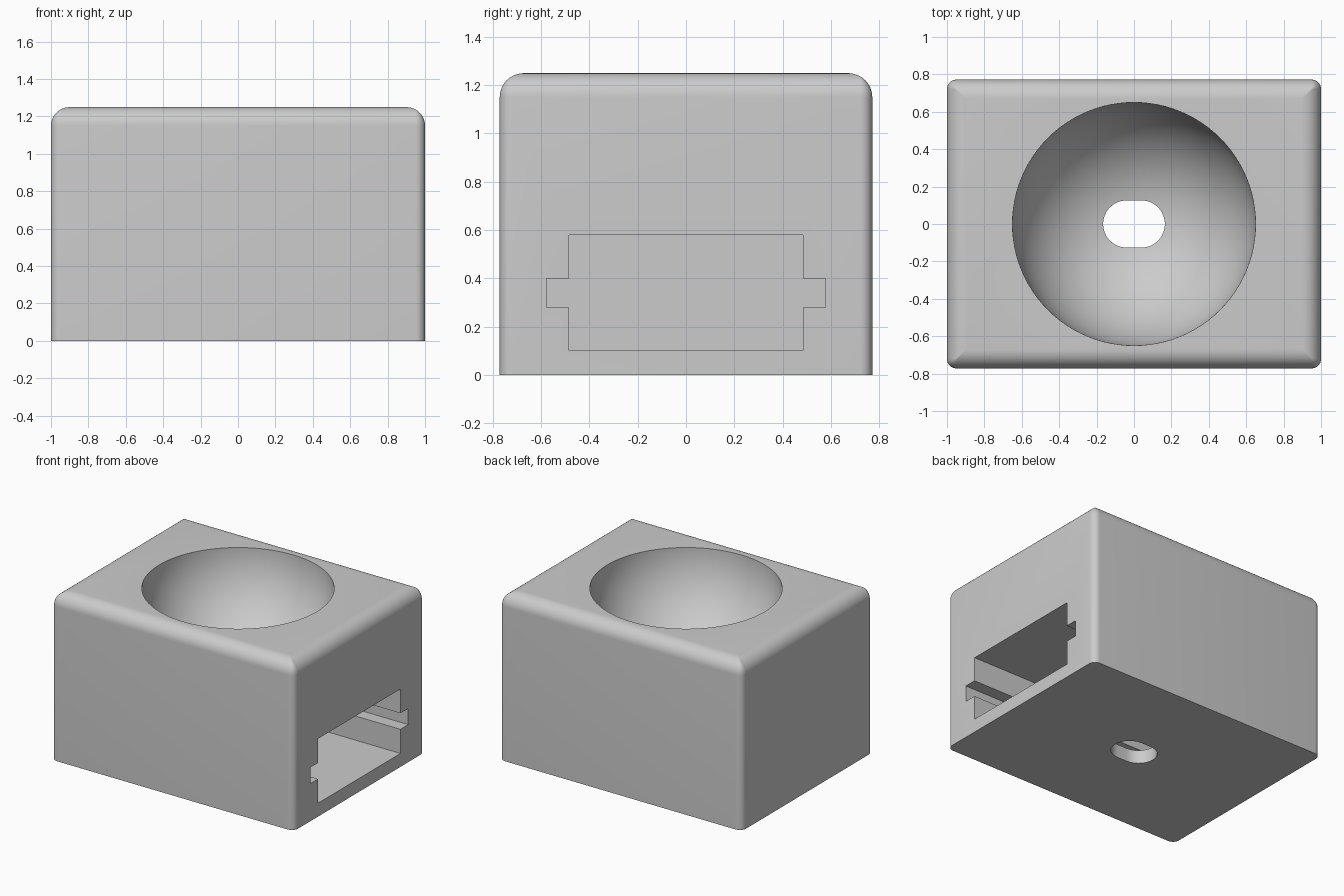
import bpy, bmesh, math
from mathutils import Matrix

if "Cube" in bpy.data.objects:
    bpy.data.objects.remove(bpy.data.objects["Cube"])

grey = bpy.data.materials.new("light grey")
grey.diffuse_color = (0.6, 0.6, 0.6, 1)
grey.use_nodes = True
grey.node_tree.nodes["Principled BSDF"].inputs["Base Color"].default_value = grey.diffuse_color


def finish(bm, name, cutter=False):
    bmesh.ops.recalc_face_normals(bm, faces=bm.faces)
    mesh = bpy.data.meshes.new(name)
    bm.to_mesh(mesh)
    bm.free()
    mesh.materials.append(grey)
    ob = bpy.data.objects.new(name, mesh)
    bpy.context.collection.objects.link(ob)
    ob.hide_render = cutter
    return ob


def rounded_rect(hx, hy, r, n=8):
    """Outline of a rounded rectangle, counter-clockwise."""
    pts = []
    for q, (sx, sy) in enumerate([(1, 1), (-1, 1), (-1, -1), (1, -1)]):
        for i in range(n + 1):
            a = math.pi / 2 * (q + i / n)
            pts.append((sx * (hx - r) + r * math.cos(a),
                        sy * (hy - r) + r * math.sin(a)))
    return pts


def loft(rings):
    """Closed solid through a list of equal-length point rings."""
    bm = bmesh.new()
    loops = [[bm.verts.new(p) for p in ring] for ring in rings]
    n = len(loops[0])
    for a, b in zip(loops, loops[1:]):
        for i in range(n):
            j = (i + 1) % n
            bm.faces.new((a[i], a[j], b[j], b[i]))
    bm.faces.new(loops[0][::-1])
    bm.faces.new(loops[-1])
    return bm


# Block: small vertical corner rounds, larger round along the top
HX, HY, TOP, R, RV = 1.0, 0.772, 1.25, 0.1, 0.05
steps = [(0, 0)] + [(R * (1 - math.cos(math.pi / 2 * i / 10)),
                     TOP - R + R * math.sin(math.pi / 2 * i / 10)) for i in range(11)]
rings = []
for inset, z in steps:
    outline = rounded_rect(HX - inset, HY - inset, max(RV - inset, 0.003))
    rings.append([(x, y, z) for x, y in outline])
block = finish(loft(rings), "block")

# Bowl recess in the top
bm = bmesh.new()
bmesh.ops.create_uvsphere(bm, u_segments=96, v_segments=49, radius=0.65,
                          matrix=Matrix.Translation((0, 0, TOP)))
bowl = finish(bm, "bowl_cutter", True)

# Stepped pocket, open on the right side only
half = [(0.485, 0.10), (0.485, 0.28), (0.577, 0.28),
        (0.577, 0.40), (0.485, 0.40), (0.485, 0.58)]
section = half + [(-y, z) for y, z in reversed(half)]
pocket = finish(loft([[(x, y, z) for y, z in section] for x in (-0.9, 1.2)]),
                "pocket_cutter", True)

# Oblong hole straight through
slot = rounded_rect(0.165, 0.126, 0.1255, 12)
hole = finish(loft([[(x, y, z) for x, y in slot] for z in (-0.2, 0.9)]),
              "hole_cutter", True)

bpy.context.view_layer.objects.active = block
block.select_set(True)
for cutter in (bowl, pocket, hole):
    mod = block.modifiers.new(cutter.name, 'BOOLEAN')
    mod.operation, mod.solver, mod.object = 'DIFFERENCE', 'EXACT', cutter
    bpy.ops.object.modifier_apply(modifier=mod.name)
for cutter in (bowl, pocket, hole):
    bpy.data.objects.remove(cutter)

bpy.ops.object.shade_smooth_by_angle(angle=math.radians(30))
